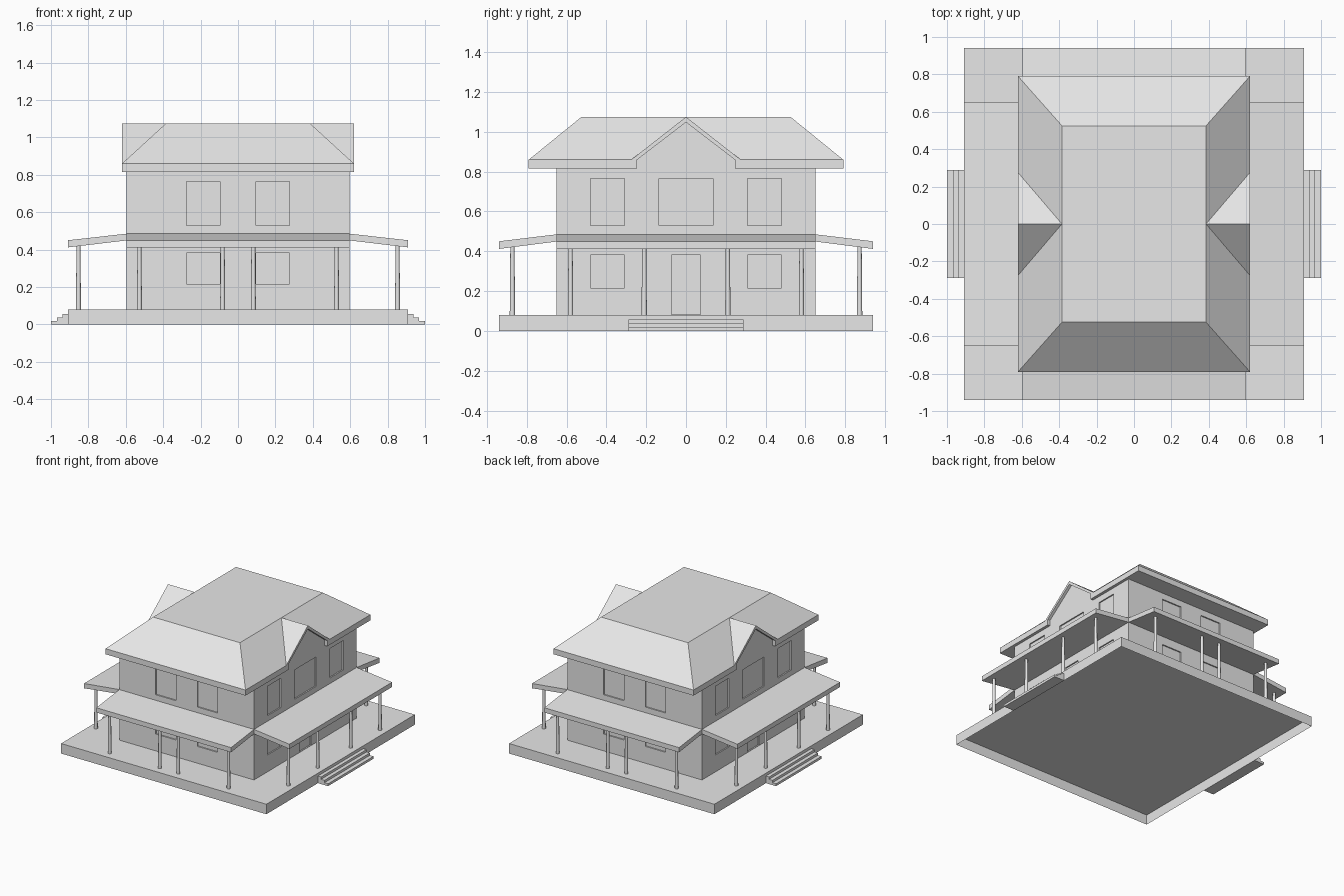
import bpy, bmesh
from mathutils import Vector

if "Cube" in bpy.data.objects:
    bpy.data.objects.remove(bpy.data.objects["Cube"])

GREY = bpy.data.materials.new("plain_grey")
GREY.diffuse_color = (0.8, 0.8, 0.8, 1)
GREY.use_nodes = True
GREY.node_tree.nodes["Principled BSDF"].inputs["Base Color"].default_value = GREY.diffuse_color
SIGNS = [(a, b) for a in (-1, 1) for b in (-1, 1)]


def finish(name, bm):
    bmesh.ops.remove_doubles(bm, verts=bm.verts, dist=0.0005)
    bmesh.ops.recalc_face_normals(bm, faces=bm.faces)
    mesh = bpy.data.meshes.new(name)
    bm.to_mesh(mesh)
    bm.free()
    mesh.materials.append(GREY)
    ob = bpy.data.objects.new(name, mesh)
    bpy.context.collection.objects.link(ob)
    return ob


def add_face(bm, pts):
    return bm.faces.new([bm.verts.new(p) for p in pts])


def add_prism(bm, pts, offset):
    """Extrude a flat outline along an offset into a closed solid."""
    pts, off = [Vector(p) for p in pts], Vector(offset)
    lo = [bm.verts.new(p) for p in pts]
    hi = [bm.verts.new(p + off) for p in pts]
    bm.faces.new(lo[::-1])
    bm.faces.new(hi)
    for i in range(len(pts)):
        j = (i + 1) % len(pts)
        bm.faces.new((lo[i], lo[j], hi[j], hi[i]))


def add_box(bm, x0, x1, y0, y1, z0, z1):
    add_prism(bm, [(x0, y0, z0), (x1, y0, z0), (x1, y1, z0), (x0, y1, z0)],
              (0, 0, z1 - z0))


BX, BY, DECK = 0.597, 0.65, 0.08

# Deck, open underneath
bm = bmesh.new()
add_box(bm, -0.91, 0.91, -0.94, 0.94, 0, DECK)
bm.faces.ensure_lookup_table()
bottom = [f for f in bm.faces if f.calc_center_median().z < 0.001]
bmesh.ops.delete(bm, geom=bottom, context='FACES_ONLY')
bmesh.ops.recalc_face_normals(bm, faces=bm.faces)
finish("porch_deck", bm)

# House walls with a gable on both side faces
bm = bmesh.new()
outline = [(-BY, DECK), (BY, DECK), (BY, 0.82), (0.247, 0.82), (0.247, 0.862),
           (0, 1.052), (-0.247, 0.862), (-0.247, 0.82), (-BY, 0.82)]
add_prism(bm, [(-BX, y, z) for y, z in outline], (2 * BX, 0, 0))
walls = finish("house_walls", bm)

# Shallow window and door recesses
bm = bmesh.new()
DEPTH = 0.01
side_openings = [(-0.48, -0.31, 0.53, 0.765), (-0.135, 0.135, 0.53, 0.765),
                 (0.31, 0.48, 0.53, 0.765), (-0.48, -0.31, 0.215, 0.382),
                 (0.31, 0.48, 0.215, 0.382), (-0.073, 0.073, 0.083, 0.382)]
end_openings = [(s * 0.185 - 0.09, s * 0.185 + 0.09, z0, z1)
                for s in (-1, 1) for z0, z1 in ((0.53, 0.765), (0.215, 0.382))]
for s in (-1, 1):
    for a, b, z0, z1 in side_openings:
        c = s * (BX + 0.02)
        x0, x1 = sorted((s * (BX - DEPTH), c))
        add_box(bm, x0, x1, a, b, z0, z1)
    for a, b, z0, z1 in end_openings:
        y0, y1 = sorted((s * (BY - DEPTH), s * (BY + 0.02)))
        add_box(bm, a, b, y0, y1, z0, z1)
cutter = finish("opening_cutter", bm)
cutter.hide_render = True
cutter.hide_viewport = True
cut = walls.modifiers.new("openings", 'BOOLEAN')
cut.operation = 'DIFFERENCE'
cut.solver = 'EXACT'
cut.object = cutter

# Flat-topped hip roof with two cross gables, built from four mirrored quarters
EX, EY, TX, TY = 0.62, 0.79, 0.385, 0.525
Z0, Z1, Z2, IN = 0.815, 0.86, 1.075, 0.58
T, E, E0 = (TX, TY, Z2), (EX, EY, Z1), (EX, EY, Z0)
V, A, P = (EX, 0.275, Z1), (TX, 0, Z2), (EX, 0, Z2)
G0, G1, G2 = (EX, 0.245, Z0), (EX, 0.245, Z1), (EX, 0, 1.048)
H0, H1, H2 = [(IN, p[1], p[2]) for p in (G0, G1, G2)]
quarter = [
    [(0, 0, Z2), A, T, (0, TY, Z2)],                  # flat top
    [T, E, (0, EY, Z1), (0, TY, Z2)],                 # end slope
    [E, V, A, T],                                     # side slope
    [V, P, A],                                        # gable slope
    [E0, G0, G1, V, E],                               # side fascia
    [G1, G2, P, V],                                   # gable fascia
    [E, E0, (0, EY, Z0), (0, EY, Z1)],                # end fascia
    [G0, H0, H1, G1], [G1, H1, H2, G2],               # gable underside
    [E0, G0, H0, (IN, 0, Z0), (0, 0, Z0), (0, EY, Z0)],  # soffit
    [H0, H1, H2, (IN, 0, Z0)],                        # hidden gable backing
]
bm = bmesh.new()
for sx, sy in SIGNS:
    for f in quarter:
        add_face(bm, [(sx * x, sy * y, z) for x, y, z in f])
finish("main_roof", bm)

# Sloping porch roofs on all four sides
for s, end, side in ((-1, "front", "left"), (1, "back", "right")):
    bm = bmesh.new()
    add_prism(bm, [(-BX, s * BY, 0.485), (-BX, s * 0.94, 0.45),
                   (-BX, s * 0.94, 0.412), (-BX, s * BY, 0.449)], (2 * BX, 0, 0))
    finish(end + "_porch_roof", bm)
    bm = bmesh.new()
    add_prism(bm, [(s * BX, -BY, 0.485), (s * 0.91, -BY, 0.45),
                   (s * 0.91, -BY, 0.412), (s * BX, -BY, 0.449)], (0, 2 * BY, 0))
    finish(side + "_porch_roof", bm)

# Tapered round porch posts
spots = [(0.527, 0.872), (0.082, 0.872), (0.853, 0.58), (0.853, 0.21)]
for i, (px, py) in enumerate(spots):
    for j, (sx, sy) in enumerate(SIGNS):
        bpy.ops.mesh.primitive_cone_add(vertices=12, radius1=0.0135, radius2=0.0105,
                                        depth=0.343,
                                        location=(sx * px, sy * py, DECK + 0.1715))
        post = bpy.context.object
        post.name = f"porch_post_{i * 4 + j + 1}"
        post.data.materials.append(GREY)
        bpy.ops.object.shade_smooth_by_angle()

# Three entry steps on each side
for s, side in ((-1, "left"), (1, "right")):
    bm = bmesh.new()
    stair = [(0.91, 0), (1.0, 0), (1.0, 0.019), (0.968, 0.019), (0.968, 0.038),
             (0.938, 0.038), (0.938, 0.057), (0.91, 0.057)]
    add_prism(bm, [(s * x, -0.288, z) for x, z in stair], (0, 0.576, 0))
    finish(side + "_steps", bm)
